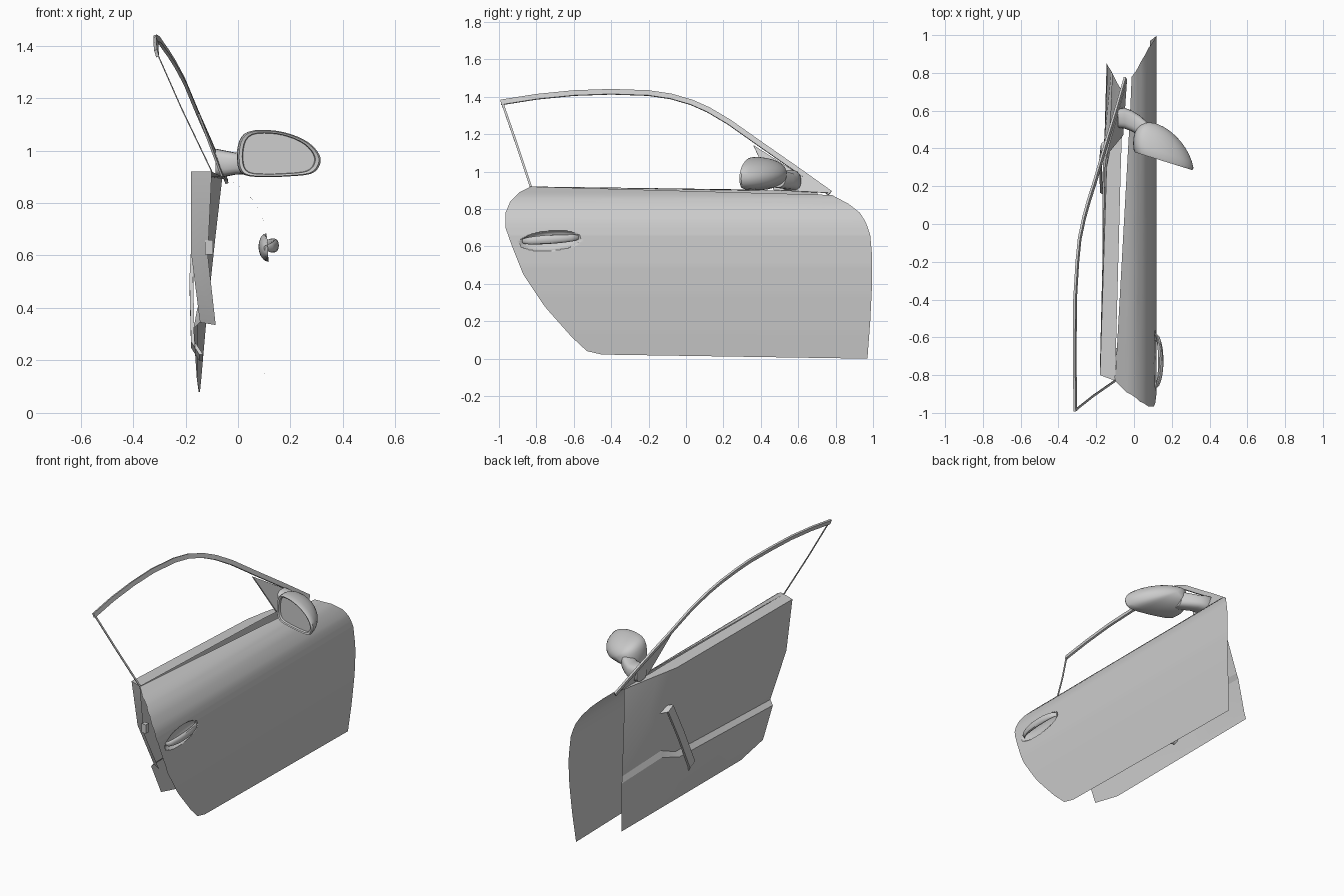
import bpy, math
from mathutils import Vector

if "Cube" in bpy.data.objects:
    bpy.data.objects.remove(bpy.data.objects["Cube"])


def make(name, verts, faces, angle=35):
    me = bpy.data.meshes.new(name)
    me.from_pydata([tuple(v) for v in verts], [], faces)
    me.validate()
    ob = bpy.data.objects.new(name, me)
    bpy.context.collection.objects.link(ob)
    bpy.ops.object.select_all(action='DESELECT')
    bpy.context.view_layer.objects.active = ob
    ob.select_set(True)
    bpy.ops.object.shade_smooth_by_angle(angle=math.radians(angle))
    return ob


def grid(rows, closed=False):
    """Vertices and quads joining equally long rows of points."""
    n = len(rows[0])
    faces = []
    for i in range(len(rows) - 1):
        for j in range(n if closed else n - 1):
            k = (j + 1) % n
            faces.append((i * n + j, i * n + k, (i + 1) * n + k, (i + 1) * n + j))
    return [p for r in rows for p in r], faces


def loft(name, rings, angle=35):
    """Closed rings joined and capped at both ends."""
    verts, faces = grid(rings, True)
    n = len(rings[0])
    faces += [tuple(range(n))[::-1], tuple(range(len(verts) - n, len(verts)))]
    return make(name, verts, faces, angle)


def lerp(table, t):
    if t <= table[0][0]:
        return table[0][1]
    for (a, u), (b, v) in zip(table, table[1:]):
        if t <= b:
            return u + (v - u) * (t - a) / (b - a)
    return table[-1][1]


# outer skin: curved section, outline given by rear and front edges per height
section = [(0, .085), (.15, .1), (.35, .115), (.5, .12), (.66, .112), (.7, .105), (.74, .095),
           (.78, .075), (.82, .05), (.86, .01), (.88, -.02), (.9, -.06), (.92, -.1)]
rear = [(0, -.45), (.02, -.53), (.1, -.61), (.27, -.75), (.45, -.87), (.6, -.93), (.7, -.965),
        (.78, -.965), (.84, -.94), (.89, -.89), (.92, -.83)]
front = [(0, .97), (.2, .985), (.4, .995), (.55, .995), (.66, .985), (.74, .96), (.8, .93),
         (.86, .87), (.92, .78)]


def skin_point(zt, s):
    y0, y1 = lerp(rear, zt), lerp(front, zt)
    y = y0 + (y1 - y0) * s
    z = zt + .022 * (1 - s) * max(0, 1 - zt / .3)
    z -= .045 * s * max(0, (zt - .7) / .22)
    # scooped recess behind the outer handle
    r = ((y + .725) / .16) ** 2 + ((z - .63 - .08 * (y + .725)) / .052) ** 2
    scoop = .035 * (1 - r) ** .5 if r < 1 else 0
    return (lerp(section, z) - scoop, y, z)


cols = [.3 * i / 50 for i in range(50)] + [.3 + .7 * i / 16 for i in range(17)]
heights = sorted({round(.02 * i, 3) for i in range(47)} | {round(.57 + .005 * i, 3) for i in range(26)}
                 | {.005, .01, .87, .89, .91})
make("outer_skin", *grid([[skin_point(h, s) for s in cols] for h in heights]))

# outer handle: bowed grip
rings = []
for i in range(17):
    u = i / 16 * 2 - 1
    bow = math.sqrt(max(0, 1 - u * u))
    w, t = .010 + .014 * bow, .006 + .008 * bow
    c = Vector((.105 + .037 * bow, -.725 + .15 * u, .638 + .01 * u))
    rings.append([c + Vector((t * math.cos(a), 0, w * math.sin(a)))
                  for a in (math.tau * k / 12 for k in range(12))])
loft("outer_handle", rings)

# inner trim panel: columns from rear to front, each from belt to bottom (y, x, z)
columns = [
    [(-.8, -.18, .92), (-.74, -.18, .62), (-.63, -.145, .345), (-.62, -.17, .32), (-.54, -.157, .13), (-.33, -.15, .08)],
    [(.3, -.145, .9), (.3, -.155, .66), (.3, -.135, .37), (.3, -.165, .345), (.3, -.157, .13), (.3, -.148, .08)],
    [(.45, -.115, .9), (.55, -.125, .68), (.44, -.135, .43), (.46, -.155, .4), (.5, -.155, .13), (.5, -.147, .08)],
    [(.7, -.06, .895), (.74, -.085, .68), (.8, -.115, .4), (.81, -.12, .36), (.84, -.14, .13), (.85, -.145, .08)]]
columns = [[Vector((x, y, z)) for y, x, z in c] for c in columns]
make("inner_panel", *grid(columns), angle=15)

# belt ledge and rear closing flange
belt = [Vector(p) for p in ((-.1, -.83, .92), (-.07, .3, .905), (-.065, .45, .9), (-.045, .72, .89))]
make("belt_ledge", *grid([[c[0] for c in columns], belt]), angle=15)
flange = [belt[0], Vector((-.115, -.77, .6)), Vector((-.085, -.66, .335))]
make("rear_flange", *grid([columns[0][:3], flange]), angle=15)


def box(name, c, s):
    rings = [[(c[0] + i * s[0] / 2, c[1] + j * s[1] / 2, c[2] + k * s[2] / 2)
              for i, j in ((-1, -1), (1, -1), (1, 1), (-1, 1))] for k in (-1, 1)]
    return loft(name, rings, 20)


# latch on the flange
box("door_latch", (-.11, -.765, .632), (.03, .03, .055))

# inner pull handle: slanted bar with bent ends
pull = [(-.13, .43, .68), (-.168, .4, .69), (-.178, .31, .5), (-.172, .19, .26), (-.14, .17, .21)]
loft("pull_handle", [[(x + dx, y + dy, z + dz) for dx, dy, dz in
                      ((-.007, -.025, .012), (-.007, .025, -.012), (.007, .025, -.012), (.007, -.025, .012))]
                     for x, y, z in pull], 20)


# window frame: swept flat bar
def bar(name, path, w, t):
    path = [Vector(p) for p in path]
    rings = []
    for i, p in enumerate(path):
        d = (path[min(i + 1, len(path) - 1)] - path[max(i - 1, 0)]).normalized()
        side = Vector((1, 0, .3)).cross(d).normalized()
        out = d.cross(side).normalized()
        rings.append([p + side * a * w / 2 + out * b * t / 2
                      for a, b in ((-1, -1), (1, -1), (1, 1), (-1, 1))])
    return loft(name, rings, 30)


arch = [(-.31, -.99, 1.37), (-.313, -.8, 1.4), (-.313, -.6, 1.42), (-.312, -.4, 1.427), (-.3, -.2, 1.42),
        (-.288, -.08, 1.402), (-.265, .03, 1.37), (-.24, .12, 1.33), (-.205, .23, 1.265),
        (-.155, .4, 1.145), (-.1, .58, 1.02), (-.045, .77, .885)]
bar("window_frame", arch, .028, .012)
bar("rear_window_post", [(-.31, -.985, 1.375), (-.215, -.91, 1.16), (-.1, -.83, .92)], .012, .004)

# triangular corner plate carrying the mirror
tri = [Vector(p) for p in ((-.155, .36, 1.14), (-.065, .47, .9), (-.045, .76, .885))]
loft("corner_plate", [tri, [p + Vector((.008, 0, .002)) for p in tri]], 20)

# mirror outline in the x-z plane, refined by a closed spline
outline = [(0, .95), (.005, 1.03), (.04, 1.072), (.12, 1.078), (.2, 1.063), (.27, 1.03),
           (.31, .985), (.312, .945), (.28, .912), (.2, .902), (.1, .899), (.025, .907)]
ring = []
for i in range(len(outline)):
    p0, p1, p2, p3 = (Vector(outline[(i + k) % len(outline)]) for k in (-1, 0, 1, 2))
    for t in (0, 1 / 3, 2 / 3):
        ring.append(.5 * (2 * p1 + (p2 - p0) * t + (2 * p0 - 5 * p1 + 4 * p2 - p3) * t * t
                          + (3 * p1 - p0 - 3 * p2 + p3) * t ** 3))


def mirror_ring(f, depth, shift=0):
    cx, cz = .145, .987
    pts = []
    for p in ring:
        x, z = cx + (p.x - cx) * f - shift, cz + (p.y - cz) * f
        pts.append((x, .385 - .31 * x + depth, z))
    return pts


rings = [mirror_ring(.86, .015), mirror_ring(.88, 0), mirror_ring(.96, -.004), mirror_ring(1, .008)]
for k in range(1, 9):
    a = math.pi / 2 * k / 8.3
    rings.append(mirror_ring(math.cos(a), .008 + .175 * math.sin(a), .03 * math.sin(a)))
loft("mirror_housing", rings, 40)

# mirror arm: tapered oval sections from plate to housing
arm = [(-.085, .56, .955, .05, .052), (-.05, .56, .95, .055, .05), (-.01, .545, .95, .055, .042),
       (.03, .52, .955, .055, .045), (.08, .48, .965, .05, .05)]
loft("mirror_arm", [[(x, y + ry * math.copysign(abs(math.cos(a)) ** .7, math.cos(a)),
                      z + rz * math.copysign(abs(math.sin(a)) ** .7, math.sin(a)))
                     for a in (math.tau * k / 20 for k in range(20))]
                    for x, y, z, ry, rz in arm], 40)
